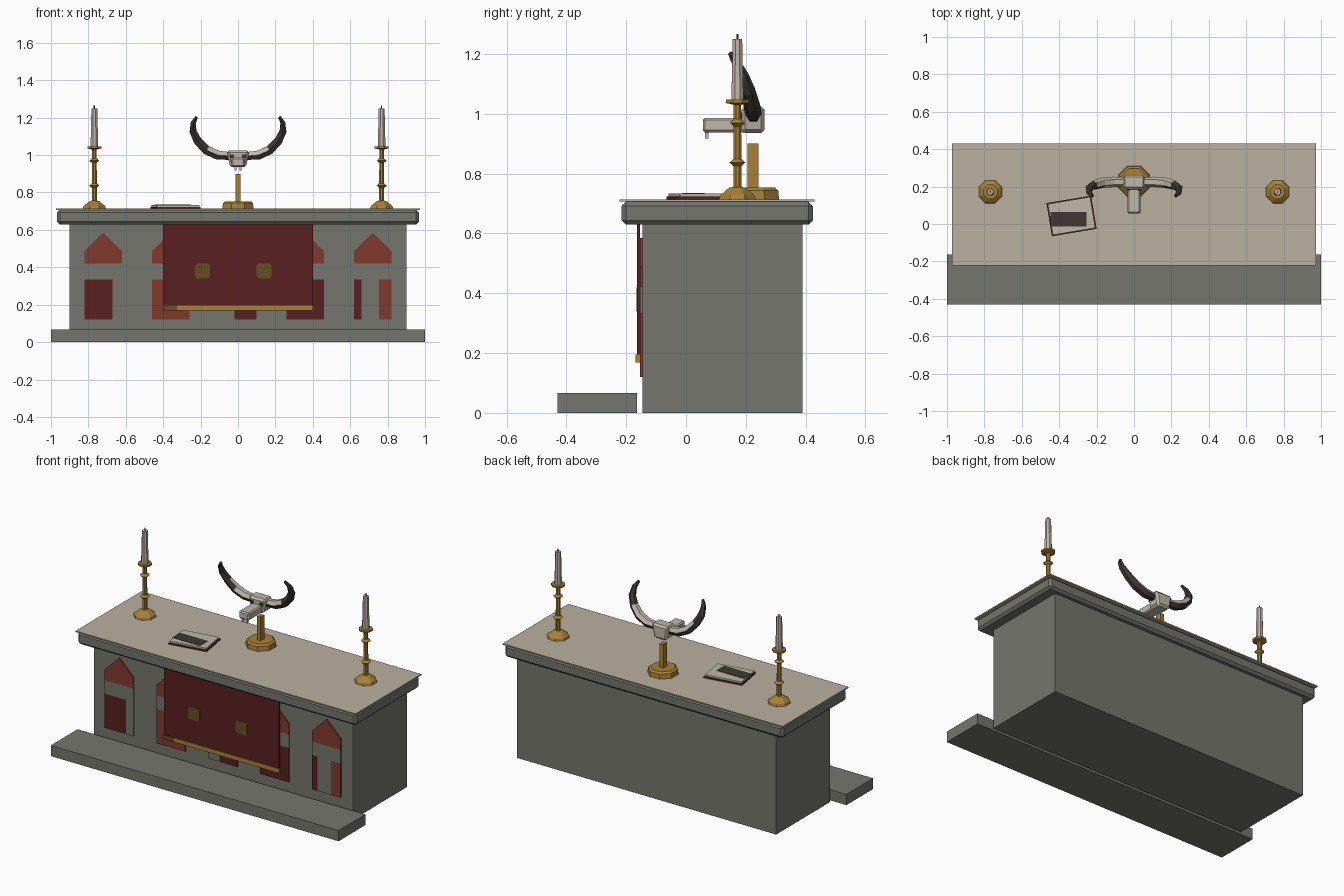
import bpy, bmesh, math
from mathutils import Vector

if "Cube" in bpy.data.objects:
    bpy.data.objects.remove(bpy.data.objects["Cube"])

def mat(name, rgb):
    m = bpy.data.materials.new(name)
    m.diffuse_color = (*rgb, 1)
    m.use_nodes = True
    m.node_tree.nodes["Principled BSDF"].inputs["Base Color"].default_value = m.diffuse_color
    return m

STONE = mat("grey stone", (0.18, 0.18, 0.157))
LINEN = mat("linen", (0.49, 0.434, 0.35))
RED = mat("dark red", (0.1, 0.014, 0.015))
BRICK = mat("brick red", (0.22, 0.042, 0.026))
GOLD = mat("gold", (0.39, 0.22, 0.035))
OLIVE = mat("olive gold", (0.127, 0.078, 0.015))
BONE = mat("bone", (0.52, 0.48, 0.395))
HORN = mat("dark horn", (0.05, 0.039, 0.033))

def finish(name, bm, mats, rule=None):
    bmesh.ops.recalc_face_normals(bm, faces=bm.faces[:])
    if rule:
        for f in bm.faces:
            f.material_index = rule(f.calc_center_median(), f.normal)
    me = bpy.data.meshes.new(name)
    bm.to_mesh(me)
    bm.free()
    for m in mats:
        me.materials.append(m)
    ob = bpy.data.objects.new(name, me)
    bpy.context.collection.objects.link(ob)
    return ob

def cut(bm, axis, value):
    no = Vector((0, 0, 0))
    no[axis] = 1
    bmesh.ops.bisect_plane(bm, geom=bm.verts[:] + bm.edges[:] + bm.faces[:],
                           plane_co=no * value, plane_no=no)

def box_bm(x0, x1, y0, y1, z0, z1, taper=1):
    """Box; taper scales the width of its lower face."""
    bm = bmesh.new()
    bmesh.ops.create_cube(bm, size=1)
    for v in bm.verts:
        k = taper if v.co.z < 0 else 1
        v.co = ((x0 + x1) / 2 + v.co.x * (x1 - x0) * k,
                (y0 + y1) / 2 + v.co.y * (y1 - y0),
                (z0 + z1) / 2 + v.co.z * (z1 - z0))
    return bm

def box(name, dims, m, bevel=0, taper=1):
    bm = box_bm(*dims, taper)
    if bevel:
        bmesh.ops.bevel(bm, geom=bm.edges[:], offset=bevel, segments=1, affect='EDGES')
    return finish(name, bm, [m])

def prism_bm(pts, y0, y1):
    """Extrude an x-z outline along y."""
    bm = bmesh.new()
    f = bm.faces.new([bm.verts.new((x, y0, z)) for x, z in pts])
    ext = bmesh.ops.extrude_face_region(bm, geom=[f])
    for g in ext["geom"]:
        if isinstance(g, bmesh.types.BMVert):
            g.co.y = y1
    return bm

def lathe(name, profile, x, y, m, n=8):
    bm = bmesh.new()
    rings = []
    for r, z in profile:
        rings.append([bm.verts.new((x + r * math.cos((i + .5) * math.tau / n),
                                    y + r * math.sin((i + .5) * math.tau / n), z))
                      for i in range(n)])
    for a, b in zip(rings, rings[1:]):
        for i in range(n):
            j = (i + 1) % n
            bm.faces.new((a[i], a[j], b[j], b[i]))
    bm.faces.new(rings[0])
    bm.faces.new(rings[-1])
    return finish(name, bm, [m])

# Stone altar: step, body, bevelled slab, linen cover
box("front_step", (-1, 1, -.43, -.164, 0, .067), STONE)
box("altar_body", (-.9, .9, -.145, .39, 0, .64), STONE)
box("altar_slab", (-.967, .967, -.215, .424, .63, .706), STONE, .014)
box("linen_cover", (-.973, .973, -.222, .43, .707, .714), LINEN)

# Pointed arch panels; lower part is split into colour columns (right edge, colour)
W = .1
panels = [(-.72, [(-.67, 1), (9, 0)]), (-.36, [(9, 2)]), (0, [(-.02, 0), (9, 1)]),
          (.36, [(9, 1)]), (.72, [(.66, 1), (.755, 0), (9, 2)])]
for k, (cx, cols) in enumerate(panels):
    bm = prism_bm([(cx - W, .12), (cx + W, .12), (cx + W, .487), (cx, .585), (cx - W, .487)],
                  -.153, -.14)
    for z in (.335, .42):
        cut(bm, 2, z)
    for edge, _ in cols[:-1]:
        cut(bm, 0, edge)

    def arch_colour(c, n, cols=cols):
        if c.z > .42:
            return 2
        if c.z > .335:
            return 0
        return next(m for e, m in cols if c.x < e)
    finish(f"arch_panel_{k + 1}", bm, [STONE, RED, BRICK], arch_colour)

# Red hanging with gold trim and two rounded emblems
box("front_hanging", (-.4, .4, -.164, -.153, .18, .635), RED)
bm = box_bm(-.402, .402, -.169, -.154, .168, .195)
cut(bm, 0, -.325)
finish("hanging_trim", bm, [GOLD, OLIVE], lambda c, n: 1 if c.x < -.325 else 0)
for side, cx in (("left", -.19), ("right", .14)):
    pts = []
    for q in range(4):
        for s in range(3):
            a = q * math.pi / 2 + s * math.pi / 4
            px = .026 if q in (0, 3) else -.026
            pz = .026 if q < 2 else -.026
            pts.append((cx + px + .014 * math.cos(a), .38 + pz + .014 * math.sin(a)))
    finish(f"{side}_emblem", prism_bm(pts, -.1655, -.1635), [OLIVE])

# Candlesticks with tapered candles
stick = [(.067, .713), (.062, .728), (.03, .752), (.0145, .756), (.0145, .825), (.029, .837),
         (.0145, .849), (.0135, .958), (.028, .97), (.0135, .982), (.0135, 1.03),
         (.041, 1.036), (.041, 1.047)]
for side, x in (("left", -.768), ("right", .768)):
    lathe(f"{side}_candlestick", stick, x, .172, GOLD)
    lathe(f"{side}_candle", [(.022, 1.046), (.017, 1.25)], x, .172, BONE)
    lathe(f"{side}_wick", [(.004, 1.249), (.003, 1.266)], x, .172, HORN, 5)

# Open book, turned on the table
def turned(name, w, d, z0, z1, m):
    ob = box(name, (-w / 2, w / 2, -d / 2, d / 2, z0, z1), m)
    ob.location = (-.334, .043, 0)
    ob.rotation_euler.z = math.radians(9.5)

turned("book_cover", .242, .18, .713, .723, RED)
turned("book_pages", .23, .168, .723, .733, BONE)
box("page_picture", (-.447, -.255, -.014, .063, .732, .735), HORN)

# Skull stand
lathe("stand_base", [(.09, .713), (.087, .743), (.074, .753)], 0, .228, GOLD)
box("stand_post", (-.013, .013, .206, .243, .74, .9), GOLD)

# Horned skull: cranium, snout, eye sockets, teeth
box("skull_cranium", (-.06, .06, .185, .263, .935, 1.025), BONE, .012, .72)
box("skull_snout", (-.035, .035, .056, .2, .938, .986), BONE, .007)
for side, s in (("left", -1), ("right", 1)):
    xs = sorted((s * .022, s * .044))
    box(f"{side}_eye_socket", (*xs, .18, .187, .985, 1.004), HORN)
    xs = sorted((s * .007, s * .02))
    box(f"{side}_tooth", (*xs, .064, .076, .917, .941), BONE)

# Curved horns: six-sided tapering sweep (x, y, z, radius)
path = [(.045, .225, .995, .024), (.11, .225, 1.0, .028), (.17, .22, 1.028, .028),
        (.215, .208, 1.075, .025), (.24, .19, 1.125, .021), (.24, .168, 1.17, .015),
        (.222, .148, 1.203, .008)]
for side, s in (("left", -1), ("right", 1)):
    bm = bmesh.new()
    P = [Vector((s * x, y, z)) for x, y, z, r in path]
    rings = []
    for i, p in enumerate(P):
        t = (P[min(i + 1, len(P) - 1)] - P[max(i - 1, 0)]).normalized()
        u = t.cross(Vector((0, 1, 0))).normalized()
        v = t.cross(u)
        r = path[i][3]
        rings.append([bm.verts.new(p + r * (u * math.cos((j + .5) * math.tau / 6)
                                            + v * math.sin((j + .5) * math.tau / 6)))
                      for j in range(6)])
    for a, b in zip(rings, rings[1:]):
        for j in range(6):
            k = (j + 1) % 6
            bm.faces.new((a[j], a[k], b[k], b[j]))
    bm.faces.new(rings[0])
    bm.faces.new(rings[-1])

    # Bone-coloured streak on the upper faces, and near the root
    def horn_colour(c, n):
        return 1 if (n.z > .3 and abs(c.x) < .19) or (n.z > -.3 and abs(c.x) < .09) else 0
    finish(f"{side}_horn", bm, [HORN, BONE], horn_colour)
